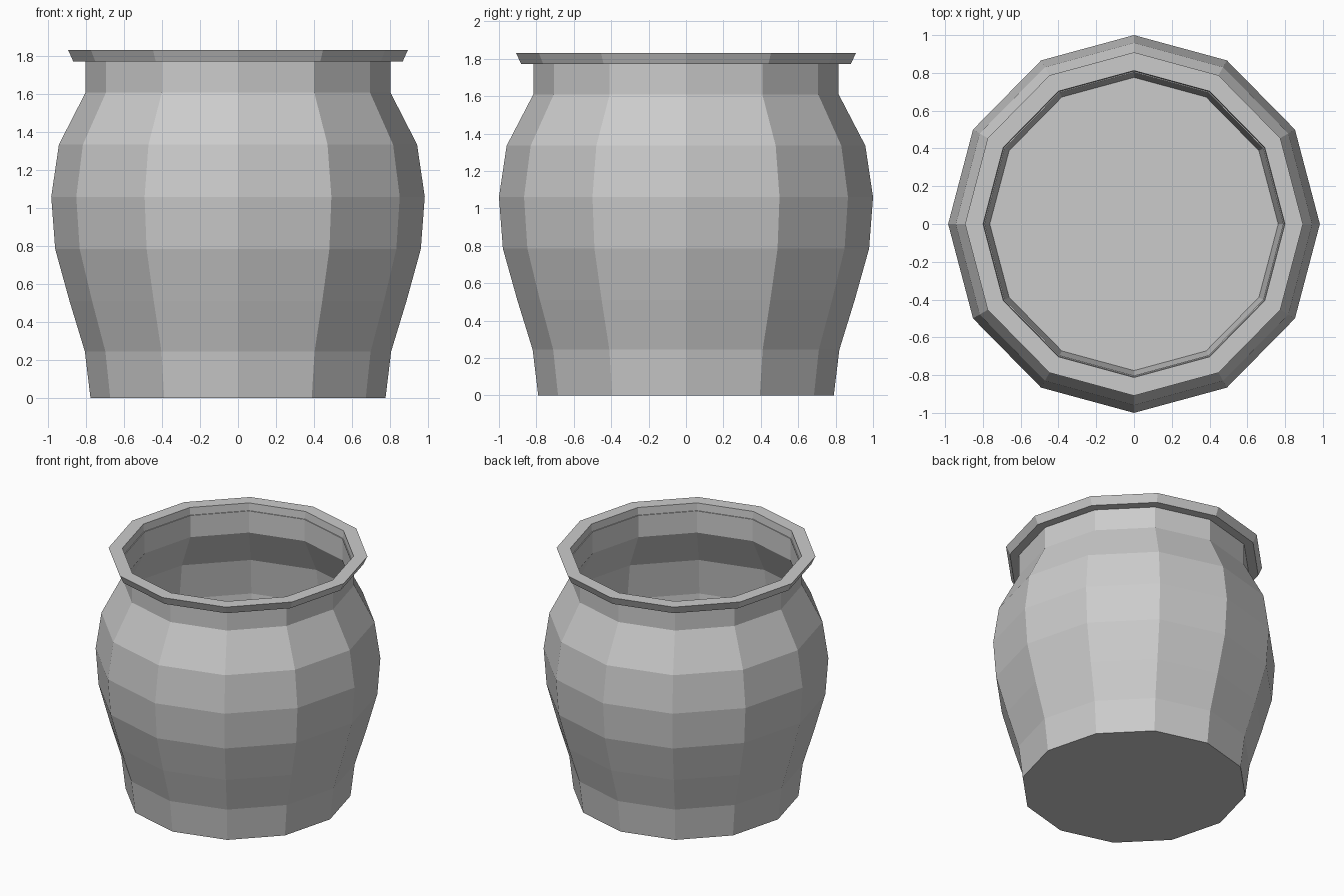
import bpy, bmesh
from math import sin, cos, pi

if "Cube" in bpy.data.objects:
    bpy.data.objects.remove(bpy.data.objects["Cube"])

SIDES = 12
X_SCALE = 0.984   # pot is very slightly narrower in x
WALL = 0.014


def lathe(name, profile, closed):
    """Turn a (radius, z) profile into a faceted ring; close it or cap both ends."""
    bm = bmesh.new()
    rings = [[bm.verts.new((r * X_SCALE * sin(2 * pi * i / SIDES),
                            r * cos(2 * pi * i / SIDES), z))
              for i in range(SIDES)] for r, z in profile]
    pairs = list(zip(rings, rings[1:]))
    if closed:
        pairs.append((rings[-1], rings[0]))
    else:
        bm.faces.new(rings[0])
        bm.faces.new(rings[-1])
    for a, b in pairs:
        for i in range(SIDES):
            j = (i + 1) % SIDES
            bm.faces.new((a[i], a[j], b[j], b[i]))
    bmesh.ops.recalc_face_normals(bm, faces=bm.faces)
    mesh = bpy.data.meshes.new(name)
    bm.to_mesh(mesh)
    bm.free()
    obj = bpy.data.objects.new(name, mesh)
    bpy.context.collection.objects.link(obj)
    return obj


# Bulging hollow body: outer wall up, thin inner wall back down to the floor
outer = [(0.79, 0), (0.82, 0.245), (0.902, 0.51), (0.979, 0.785), (1.0, 1.06),
         (0.959, 1.335), (0.816, 1.61), (0.816, 1.775)]
inner = [(r - WALL, max(z, WALL)) for r, z in reversed(outer)]
lathe("pot_body", outer + inner, closed=False)

# Flared flat-topped rim
lathe("pot_rim", [(0.808, 1.773), (0.882, 1.773), (0.909, 1.832), (0.812, 1.832)],
      closed=True)
